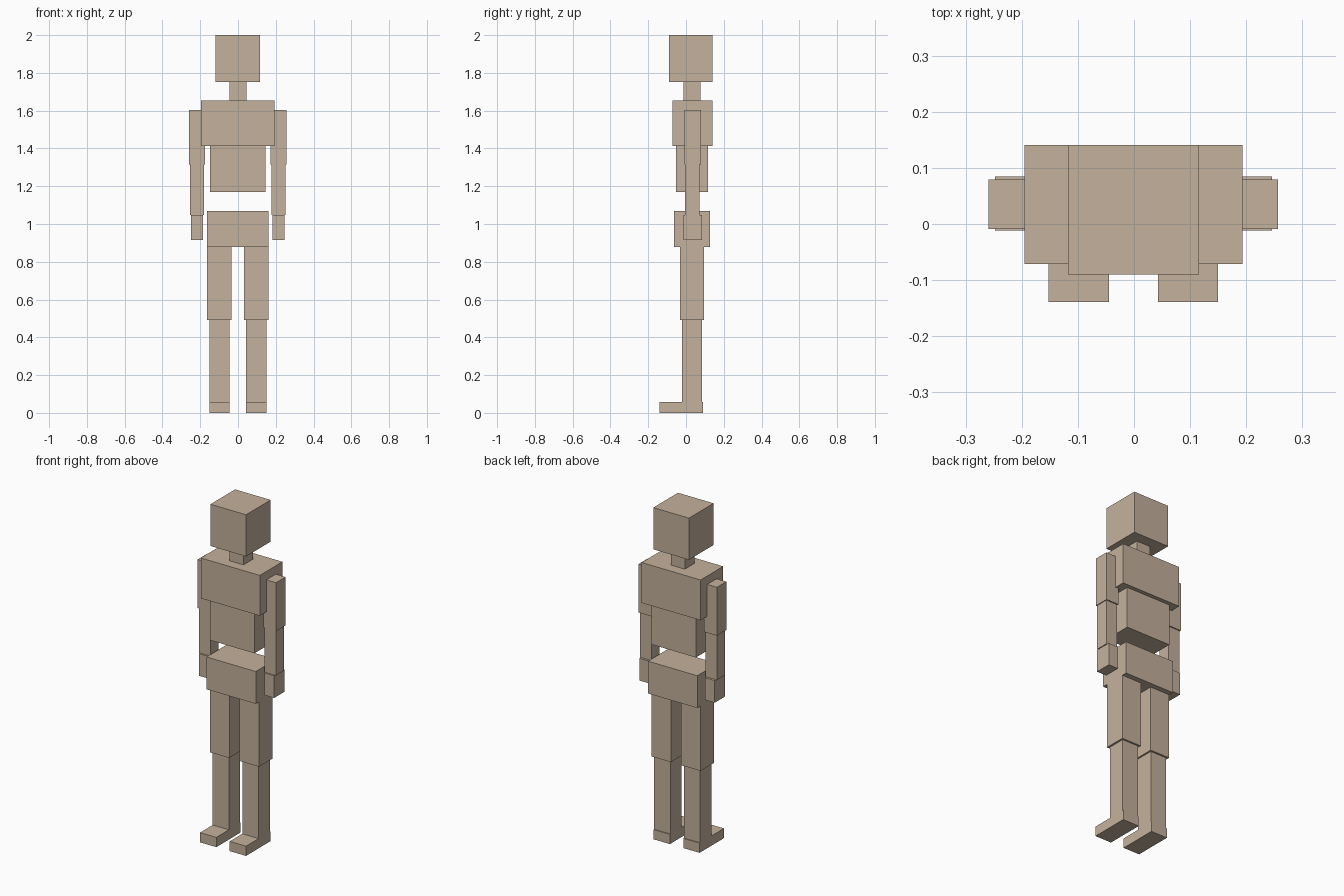
import bpy
import bmesh

if "Cube" in bpy.data.objects:
    bpy.data.objects.remove(bpy.data.objects["Cube"])

CX = -0.001  # centre line of the figure

tan = bpy.data.materials.new("tan")
tan.diffuse_color = (0.552, 0.440, 0.332, 1.0)
tan.use_nodes = True
tan.node_tree.nodes["Principled BSDF"].inputs["Base Color"].default_value = tan.diffuse_color


def box(name, x, y, z):
    """Flat-shaded box from (min, max) ranges on each axis."""
    bm = bmesh.new()
    bmesh.ops.create_cube(bm, size=1.0)
    for v in bm.verts:
        v.co = [r[0] + (r[1] - r[0]) * (c + 0.5) for r, c in zip((x, y, z), v.co)]
    mesh = bpy.data.meshes.new(name)
    bm.to_mesh(mesh)
    bm.free()
    mesh.materials.append(tan)
    obj = bpy.data.objects.new(name, mesh)
    bpy.context.collection.objects.link(obj)


# Head and trunk: half width, y range, z range
for name, half, y, z in [
    ("head", 0.117, (-0.090, 0.141), (1.752, 2.0)),
    ("neck", 0.045, (-0.012, 0.077), (1.653, 1.752)),
    ("chest", 0.194, (-0.071, 0.141), (1.413, 1.653)),
    ("abdomen", 0.146, (-0.053, 0.117), (1.170, 1.413)),
    ("pelvis", 0.162, (-0.063, 0.127), (0.878, 1.070)),
]:
    box(name, (CX - half, CX + half), y, z)

# Limbs, mirrored: inner and outer distance from the centre line, y range, z range
for name, inner, outer, y, z in [
    ("upper_arm", 0.174, 0.258, (-0.009, 0.079), (1.315, 1.603)),
    ("forearm", 0.178, 0.253, (-0.004, 0.072), (1.048, 1.315)),
    ("hand", 0.183, 0.247, (-0.012, 0.085), (0.916, 1.048)),
    ("thigh", 0.034, 0.162, (-0.032, 0.096), (0.492, 0.878)),
    ("shin", 0.044, 0.151, (-0.021, 0.085), (0.058, 0.492)),
    ("foot", 0.044, 0.151, (-0.139, 0.090), (0.0, 0.058)),
]:
    box("right_" + name, (CX - outer, CX - inner), y, z)
    box("left_" + name, (CX + inner, CX + outer), y, z)
